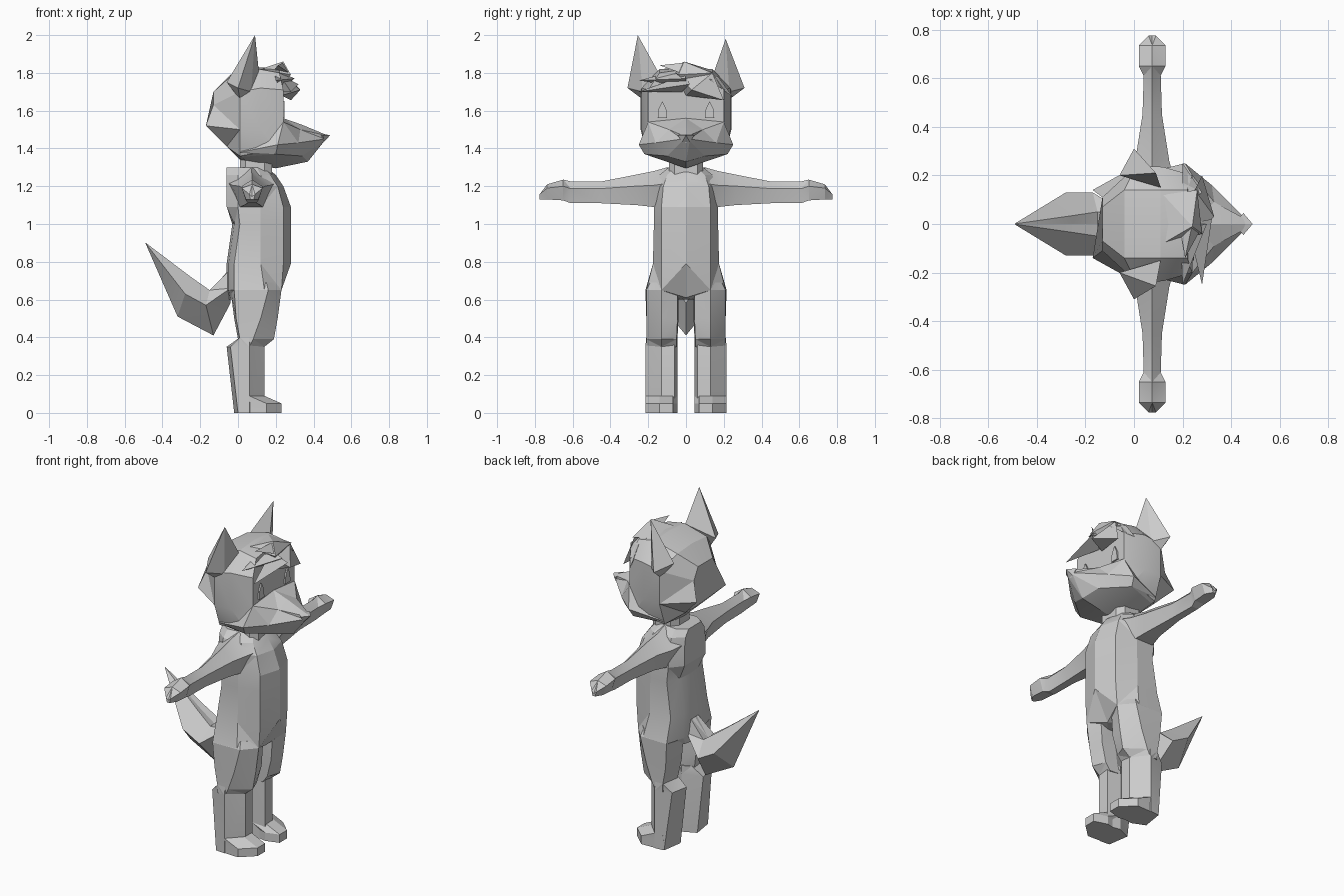
import bpy, bmesh, math

cube = bpy.data.objects.get("Cube")
if cube:
    bpy.data.objects.remove(cube, do_unlink=True)

grey = bpy.data.materials.new("plain grey")
grey.use_nodes = True
grey.diffuse_color = (0.6, 0.6, 0.6, 1)
grey.node_tree.nodes["Principled BSDF"].inputs["Base Color"].default_value = (0.6, 0.6, 0.6, 1)


def finish(name, bm):
    bmesh.ops.remove_doubles(bm, verts=bm.verts[:], dist=0.0005)
    bmesh.ops.recalc_face_normals(bm, faces=bm.faces[:])
    mesh = bpy.data.meshes.new(name)
    bm.to_mesh(mesh)
    bm.free()
    mesh.materials.append(grey)
    ob = bpy.data.objects.new(name, mesh)
    bpy.context.collection.objects.link(ob)
    bpy.ops.object.select_all(action='DESELECT')
    ob.select_set(True)
    bpy.context.view_layer.objects.active = ob
    bpy.ops.object.shade_smooth_by_angle(angle=math.radians(15))


def loft(name, rings):
    """Skin rings of equal point count and cap both ends."""
    bm = bmesh.new()
    vs = [[bm.verts.new(p) for p in r] for r in rings]
    n = len(rings[0])
    for a, b in zip(vs, vs[1:]):
        for i in range(n):
            j = (i + 1) % n
            bm.faces.new((a[i], a[j], b[j], b[i]))
    bmesh.ops.triangulate(bm, faces=bm.faces[:], quad_method='SHORT_EDGE')
    bm.faces.new(vs[0])
    bm.faces.new(vs[-1])
    finish(name, bm)


def both(half):
    """Complete a half ring whose first and last points lie on the centre plane."""
    return half + [(x, -y, z) for x, y, z in half[-2:0:-1]]


def hull(name, pts):
    bm = bmesh.new()
    for p in pts:
        bm.verts.new(p)
    bmesh.ops.convex_hull(bm, input=bm.verts[:])
    finish(name, bm)


def flip(pts, s):
    return [(x, s * y, z) for x, y, z in pts]


# Head, skinned from back to face
loft("head", [both(r) for r in (
    [(-.13, 0, 1.70), (-.13, .07, 1.70), (-.13, .11, 1.63), (-.17, .14, 1.52), (-.06, .09, 1.41), (-.06, 0, 1.41)],
    [(-.04, 0, 1.79), (-.04, .14, 1.78), (.01, .24, 1.70), (.01, .24, 1.50), (.01, .19, 1.36), (.02, 0, 1.33)],
    [(.11, 0, 1.83), (.11, .14, 1.82), (.12, .235, 1.72), (.12, .235, 1.50), (.12, .21, 1.38), (.12, 0, 1.31)],
    [(.22, 0, 1.82), (.22, .14, 1.80), (.24, .20, 1.71), (.24, .20, 1.53), (.20, .21, 1.39), (.20, 0, 1.30)])])

# Muzzle with flared cheeks
loft("muzzle", [both(r) for r in (
    [(.05, 0, 1.50), (.05, .17, 1.45), (.01, .20, 1.38), (.02, .17, 1.355), (.05, 0, 1.32)],
    [(.24, 0, 1.56), (.24, .20, 1.54), (.21, .25, 1.42), (.20, .22, 1.37), (.20, 0, 1.295)],
    [(.34, 0, 1.525), (.33, .09, 1.50), (.32, .16, 1.43), (.34, .10, 1.36), (.37, 0, 1.33)],
    [(.46, 0, 1.475), (.46, .02, 1.47), (.46, .02, 1.45), (.455, .02, 1.44), (.45, 0, 1.43)])])
hull("nose", [(.488, 0, 1.47), (.45, .045, 1.47), (.45, -.045, 1.47), (.41, 0, 1.485),
              (.455, .02, 1.435), (.455, -.02, 1.435)])

# Neck and torso, keeled along the chest
loft("neck", [[(x, y, z) for x, y in ((.18, .06), (.14, .09), (.04, .09), (.01, .05),
                                      (.01, -.05), (.04, -.09), (.14, -.09), (.18, -.06))]
              for z in (1.24, 1.36)])
torso = [
    (1.30, [(.15, 0), (.14, .06), (.10, .09), (.00, .10), (-.06, .06), (-.06, 0)]),
    (1.26, [(.20, 0), (.17, .10), (.12, .14), (.00, .14), (-.06, .09), (-.06, 0)]),
    (1.20, [(.24, 0), (.21, .12), (.14, .16), (.00, .16), (-.06, .10), (-.06, 0)]),
    (1.09, [(.28, 0), (.24, .13), (.12, .17), (.00, .17), (-.06, .10), (-.06, 0)]),
    (1.00, [(.28, 0), (.24, .13), (.12, .17), (.01, .17), (-.02, .09), (-.03, 0)]),
    (.79, [(.28, 0), (.24, .13), (.12, .175), (-.02, .175), (-.05, .09), (-.06, 0)]),
    (.65, [(.19, 0), (.23, .13), (.14, .21), (-.02, .215), (-.05, .10), (-.06, 0)]),
    (.60, [(.13, 0), (.14, .06), (.10, .15), (.00, .15), (-.04, .06), (-.05, 0)])]
# The belly ends in a low point on the centre line
loft("torso", [both([(x, y, .61 if z == .65 and y == 0 and x > 0 else z) for x, y in pts])
               for z, pts in torso])

# Tail: base, two full sections, pointed tip
loft("tail", [both(r) for r in (
    [(-.03, 0, .78), (-.03, .03, .77), (-.04, .05, .66), (-.04, 0, .58)],
    [(-.15, 0, .64), (-.15, .05, .65), (-.17, .13, .57), (-.13, 0, .41)],
    [(-.25, 0, .71), (-.25, .035, .72), (-.28, .13, .63), (-.32, 0, .51)],
    [(-.488, 0, .90), (-.488, .001, .90), (-.49, .002, .90), (-.49, 0, .898)])])

# Arm sections: y, x min, x max, z min, z max
arm = [(.10, -.05, .20, 1.09, 1.30), (.17, -.03, .17, 1.09, 1.28), (.26, .005, .145, 1.10, 1.262),
       (.45, .035, .115, 1.11, 1.225), (.61, .04, .11, 1.11, 1.225), (.65, .02, .13, 1.125, 1.235),
       (.735, .02, .13, 1.13, 1.21), (.775, .06, .09, 1.13, 1.145)]
# Leg sections: outer, front bevel, front inner, inner, back inner, back outer as (x, y)
thigh = [
    (.69, [(.15, .19), (.22, .12), (.20, .05), (.10, .04), (-.04, .06), (-.02, .19)]),
    (.65, [(.16, .21), (.23, .13), (.20, .045), (.10, .04), (-.04, .08), (-.02, .215)]),
    (.50, [(.12, .21), (.21, .13), (.19, .045), (.10, .04), (-.02, .07), (-.01, .21)]),
    (.39, [(.08, .21), (.19, .13), (.16, .05), (.08, .045), (.00, .08), (.01, .21)]),
    (.35, [(.06, .21), (.14, .13), (.13, .05), (.06, .045), (.00, .08), (.01, .21)])]
shin = [
    (.40, [(.06, .21), (.13, .13), (.13, .06), (.06, .045), (.01, .07), (.01, .21)]),
    (.35, [(.06, .215), (.14, .13), (.14, .06), (.06, .045), (-.06, .08), (-.04, .19)]),
    (.00, [(.06, .215), (.14, .13), (.14, .06), (.06, .045), (-.02, .08), (.00, .21)])]
foot = [
    (.09, [(.06, .215), (.14, .14), (.14, .07), (.06, .045), (-.01, .08), (.01, .21)]),
    (.05, [(.15, .215), (.23, .14), (.23, .07), (.15, .045), (-.015, .08), (.00, .21)]),
    (.00, [(.15, .215), (.23, .14), (.23, .07), (.15, .045), (-.02, .08), (.00, .21)])]

for side, s in (("left", 1), ("right", -1)):
    rings = []
    for y, x0, x1, z0, z1 in arm:
        c, m = (x0 + x1) / 2, (z0 + z1) / 2
        w = (x1 - x0) * .2
        rings.append(flip([(c, y, z1), (x1, y, m + .02), (x1 - w, y, z0),
                           (x0 + w, y, z0), (x0, y, m + .02)], s))
    loft(side + "_arm", rings)
    for part, secs in (("thigh", thigh), ("shin", shin), ("foot", foot)):
        loft(f"{side}_{part}", [flip([(x, y, z) for x, y in p], s) for z, p in secs])

    # Ear: leaning pyramid
    tip = (.09, .21, 1.98) if s > 0 else (.09, .255, 2.0)
    hull(side + "_ear", flip([(.00, .31, 1.72), (.11, .15, 1.81), (-.06, .20, 1.75),
                              (.01, .23, 1.66), (.07, .23, 1.70), tip], s))

    # Eye: thin arched plate on the face
    hull(side + "_eye", flip([(x, y, z) for x in (.238, .247)
                              for y, z in ((.10, 1.56), (.105, 1.61), (.125, 1.65), (.145, 1.61), (.15, 1.56))], s))

# Fringe: broad pointed locks sweeping from the crown
locks = {
    "crown": [(.12, -.08, 1.82), (.12, .12, 1.82), (.24, -.01, 1.86), (.28, -.04, 1.79),
              (.26, .14, 1.80), (.24, 0, 1.74)],
    "front": [(.22, -.06, 1.80), (.25, .14, 1.80), (.33, .03, 1.71), (.28, .20, 1.655), (.23, 0, 1.68)],
    "right_upper": [(.19, -.02, 1.82), (.30, 0, 1.77), (.23, 0, 1.72), (.20, -.25, 1.76)],
    "right_lower": [(.22, 0, 1.79), (.32, .02, 1.74), (.23, -.02, 1.70), (.28, -.25, 1.70)],
    "left": [(.20, .25, 1.67), (.22, .08, 1.81), (.28, .13, 1.76), (.20, .17, 1.78)],
    "tuft": [(.21, -.14, 1.84), (.24, 0, 1.855), (.19, -.02, 1.81), (.27, -.03, 1.80)],
}
for lock, pts in locks.items():
    hull("fringe_" + lock, pts)
